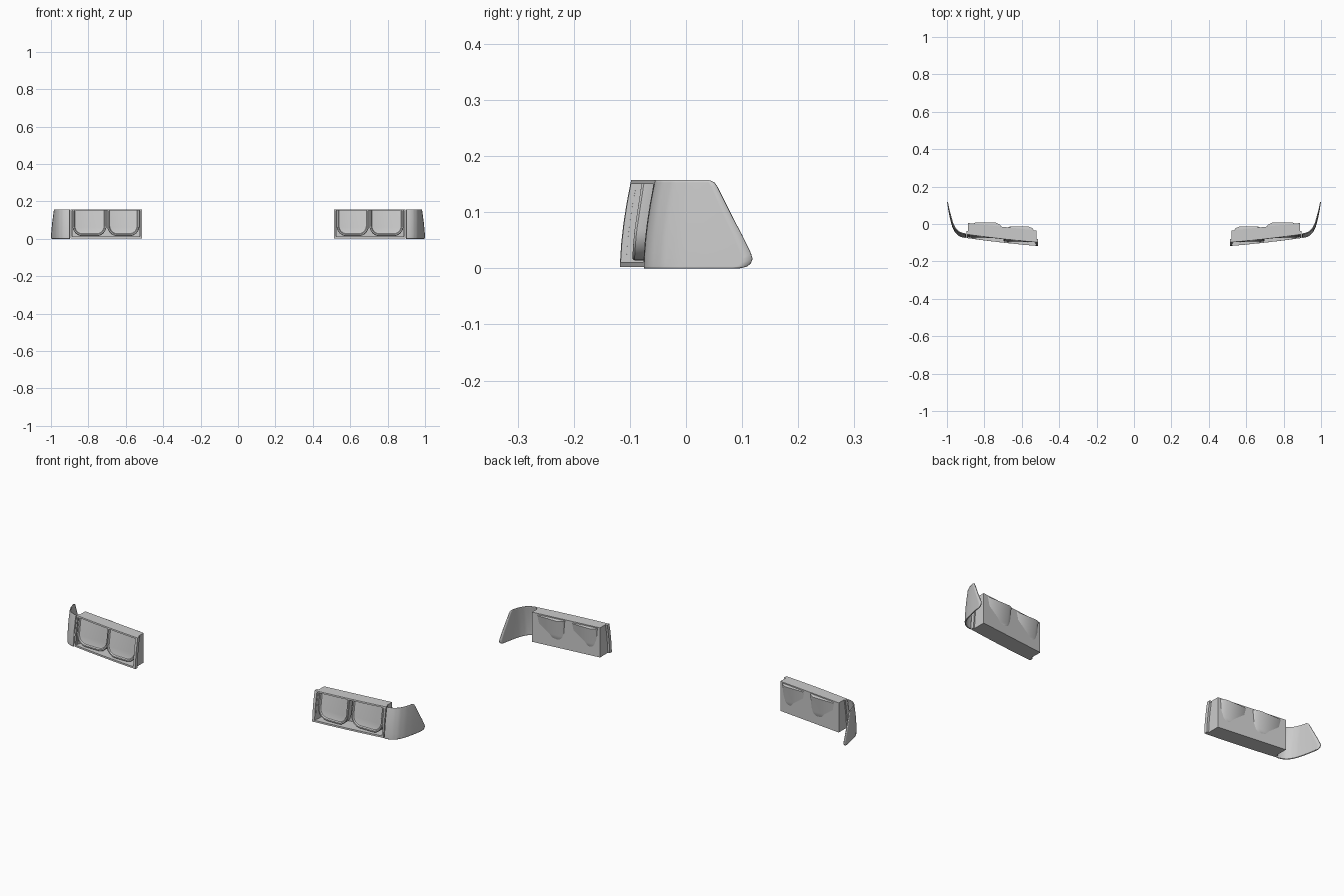
import bpy, bmesh, math

if "Cube" in bpy.data.objects:
    bpy.data.objects.remove(bpy.data.objects["Cube"])

H = 0.157  # overall height


def lean(z):
    # backward rake of the front faces
    return 0.020 * (z / H) ** 1.7


def front(x, z):
    u = (x - 0.51) / 0.385
    return -0.118 + 0.043 * u - 0.012 * u * (1 - u) + lean(z)


def back(x, z):
    return -0.035 + 0.04 * (x - 0.52) / 0.365


def finish(name, bm, angle=30, thickness=0):
    bmesh.ops.remove_doubles(bm, verts=bm.verts, dist=1e-5)
    bmesh.ops.recalc_face_normals(bm, faces=bm.faces)
    me = bpy.data.meshes.new(name)
    bm.to_mesh(me)
    bm.free()
    ob = bpy.data.objects.new(name, me)
    bpy.context.collection.objects.link(ob)
    bpy.ops.object.select_all(action='DESELECT')
    ob.select_set(True)
    bpy.context.view_layer.objects.active = ob
    bpy.ops.object.shade_smooth_by_angle(angle=math.radians(angle))
    if thickness:
        s = ob.modifiers.new("thickness", 'SOLIDIFY')
        s.thickness = thickness
        s.offset = -1
    ob.modifiers.new("other_side", 'MIRROR').use_mirror_merge = False
    return ob


def block(bm, x0, x1, z0, z1, yf, yb, nx=1, nz=1):
    # closed slab between a front surface and a back surface
    def grid(fn):
        return [[bm.verts.new((x, fn(x, z), z))
                 for z in [z0 + (z1 - z0) * j / nz for j in range(nz + 1)]]
                for x in [x0 + (x1 - x0) * i / nx for i in range(nx + 1)]]
    f, b = grid(yf), grid(yb)
    for g in (f, b):
        for i in range(nx):
            for j in range(nz):
                bm.faces.new((g[i][j], g[i + 1][j], g[i + 1][j + 1], g[i][j + 1]))
    for j in (0, nz):
        for i in range(nx):
            bm.faces.new((f[i][j], f[i + 1][j], b[i + 1][j], b[i][j]))
    for i in (0, nx):
        for j in range(nz):
            bm.faces.new((f[i][j], f[i][j + 1], b[i][j + 1], b[i][j]))


def shifted(d):
    return lambda x, z: front(x, z) + d


# Front bezel frame
bm = bmesh.new()
block(bm, 0.512, 0.895, 0.002, 0.011, front, shifted(0.018), 6, 1)
block(bm, 0.512, 0.895, 0.150, H, front, shifted(0.018), 6, 1)
block(bm, 0.512, 0.525, 0.011, 0.150, front, shifted(0.018), 1, 4)
block(bm, 0.887, 0.895, 0.011, 0.150, front, shifted(0.018), 1, 4)
finish("bezel_frame", bm)

# Housing box behind the bezel: floor, roof, ends and rear panel
bm = bmesh.new()
block(bm, 0.522, 0.888, 0.002, 0.009, shifted(0.01), back, 6, 1)
block(bm, 0.522, 0.888, 0.151, H, shifted(0.01), back, 6, 1)
block(bm, 0.522, 0.526, 0.009, 0.151, shifted(0.01), back, 1, 4)
block(bm, 0.884, 0.888, 0.009, 0.151, shifted(0.01), back, 1, 4)
block(bm, 0.526, 0.884, 0.009, 0.151, lambda x, z: back(x, z) - 0.004, back)
finish("lamp_housing", bm)


def u_outline(x0, x1, z0, r, inset, seg=8):
    # U shape: flat top, rounded lower corners
    x0, x1, z0, r = x0 + inset, x1 - inset, z0 + inset, r - inset
    top = 0.153 - inset * 0.15
    pts = [(x0, top)]
    for cx, a0 in ((x0 + r, math.pi), (x1 - r, 1.5 * math.pi)):
        for k in range(seg + 1):
            a = a0 + k * math.pi / 2 / seg
            pts.append((cx + r * math.cos(a), z0 + r + r * math.sin(a)))
    pts.append((x1, top))
    return pts


# Headlamps: rear bowl, raised rim and recessed glass, stepped back outward
for name, x0, x1, y in (("inner_headlamp", 0.527, 0.699, -0.096),
                        ("outer_headlamp", 0.703, 0.885, -0.075)):
    bm = bmesh.new()
    rings = []
    for inset, dy in ((0.035, 0.066), (0.014, 0.055), (0.0, 0.03), (0.0, 0.004),
                      (0.003, 0.0), (0.009, 0.0), (0.013, 0.006), (0.019, 0.008)):
        rings.append([bm.verts.new((px, y + dy + lean(pz) * 0.9, pz))
                      for px, pz in u_outline(x0, x1, 0.014, 0.055, inset)])
    n = len(rings[0])
    for a, b in zip(rings, rings[1:]):
        for i in range(n):
            j = (i + 1) % n
            bm.faces.new((a[i], a[j], b[j], b[i]))
    # caps as horizontal strips so they follow the rake
    for ring in (rings[0], rings[-1]):
        for i in range(n // 2 - 1):
            bm.faces.new((ring[i], ring[i + 1], ring[n - 2 - i], ring[n - 1 - i]))
    finish(name, bm)

# Wraparound corner lens
plan = [(0, 0.9), (0.004, 0.92), (0.012, 0.938), (0.03, 0.957),
        (0.06, 0.972), (0.1, 0.983), (0.15, 0.993), (0.195, 1.0)]


def lens_x(d):
    # smooth interpolation of the plan curve
    for k in range(len(plan) - 1):
        (a, xa), (b, xb) = plan[k], plan[k + 1]
        if d <= b or k == len(plan) - 2:
            return xa + (xb - xa) * (d - a) / (b - a)


rear = [(0.0, 0.095), (0.003, 0.108), (0.009, 0.115), (0.017, 0.118), (0.027, 0.115),
        (0.06, 0.099), (0.09, 0.083), (0.12, 0.068), (0.146, 0.055), (0.153, 0.050), (H, 0.042)]
bm = bmesh.new()
rows = []
for z, y_end in rear:
    y0 = -0.075 + lean(z)
    rows.append([bm.verts.new((lens_x((y_end - y0) * (s / 20) ** 2),
                               y0 + (y_end - y0) * (s / 20) ** 2, z)) for s in range(21)])
for a, b in zip(rows, rows[1:]):
    for i in range(20):
        bm.faces.new((a[i], a[i + 1], b[i + 1], b[i]))
finish("corner_lens", bm, 40, 0.005)
